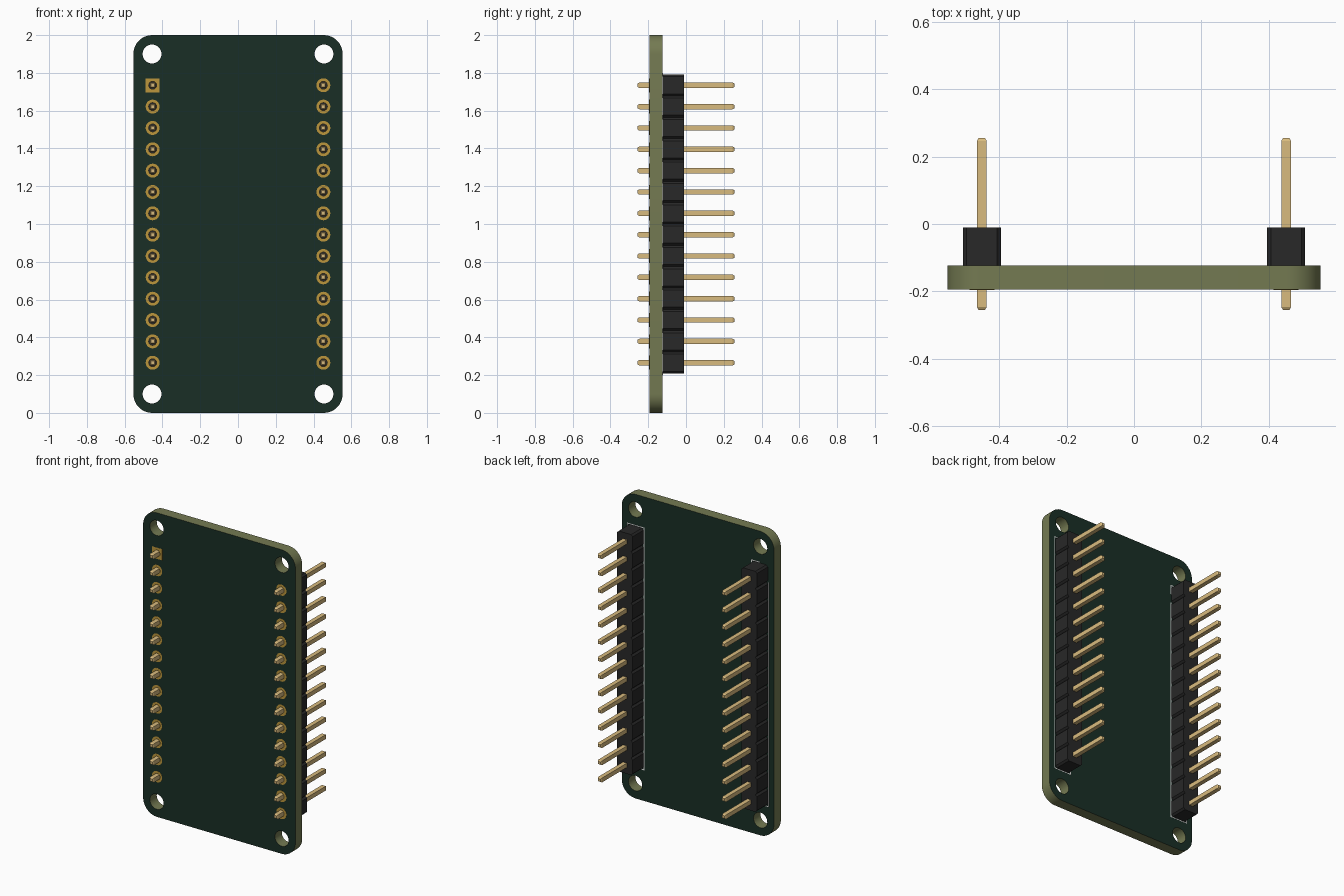
import bpy, bmesh, math
from mathutils import Matrix

cube = bpy.data.objects.get("Cube")
if cube:
    bpy.data.objects.remove(cube, do_unlink=True)


def material(name, rgb):
    """Flat material from an sRGB colour in 0-255."""
    lin = [((c / 255 + 0.055) / 1.055) ** 2.4 for c in rgb]
    m = bpy.data.materials.new(name)
    m.use_nodes = True
    m.diffuse_color = (*lin, 1)
    bsdf = next(n for n in m.node_tree.nodes if n.type == 'BSDF_PRINCIPLED')
    bsdf.inputs["Base Color"].default_value = (*lin, 1)
    return m


MASK = material("dark green mask", (25, 47, 38))
LAMINATE = material("olive laminate", (116, 122, 82))
PLASTIC = material("black plastic", (40, 40, 40))
PIN = material("pale gold pin", (217, 187, 126))
PAD = material("gold pad", (188, 150, 60))
INK = material("white ink", (250, 250, 250))

# Main dimensions
HALF_W, HEIGHT, CORNER = 0.554, 2.0, 0.1
FRONT, BACK = -0.1945, -0.1235
PITCH, COUNT, ROW_X = 0.113, 14, 0.452
HALF = PITCH / 2
PIN_Z = [1 + (i - (COUNT - 1) / 2) * PITCH for i in range(COUNT)]
LOW, HIGH = PIN_Z[0], PIN_Z[-1]
SKIN = 0.0008  # height of plating and print above the board


def circle(cx, cz, r, n=24):
    return [(cx + r * math.cos(math.tau * i / n),
             cz + r * math.sin(math.tau * i / n)) for i in range(n)]


def rect(x0, z0, x1, z1):
    return [(x0, z0), (x1, z0), (x1, z1), (x0, z1)]


def rounded_rect(x0, z0, x1, z1, r, n=10):
    pts = []
    corners = [(x1 - r, z1 - r), (x0 + r, z1 - r), (x0 + r, z0 + r), (x1 - r, z0 + r)]
    for k, (cx, cz) in enumerate(corners):
        for i in range(n + 1):
            a = math.pi / 2 * (k + i / n)
            pts.append((cx + r * math.cos(a), cz + r * math.sin(a)))
    return pts


def plate(name, outlines, y0, y1, mats):
    """Fill x-z outlines (inner ones become holes) and extrude from y0 to y1."""
    curve = bpy.data.curves.new(name, 'CURVE')
    curve.dimensions = '2D'
    curve.fill_mode = 'BOTH'
    curve.extrude = (y1 - y0) / 2
    for pts in outlines:
        s = curve.splines.new('POLY')
        s.points.add(len(pts) - 1)
        for p, (x, z) in zip(s.points, pts):
            p.co = (x, z, 0, 1)
        s.use_cyclic_u = True
    tmp = bpy.data.objects.new(name + "_profile", curve)
    bpy.context.collection.objects.link(tmp)
    dg = bpy.context.evaluated_depsgraph_get()
    mesh = bpy.data.meshes.new_from_object(tmp.evaluated_get(dg))
    bpy.data.objects.remove(tmp, do_unlink=True)
    mesh.transform(Matrix.Translation((0, (y0 + y1) / 2, 0))
                   @ Matrix.Rotation(math.pi / 2, 4, 'X'))
    mesh.materials.clear()
    for m in mats:
        mesh.materials.append(m)
    bm = bmesh.new()
    bm.from_mesh(mesh)
    bmesh.ops.remove_doubles(bm, verts=bm.verts, dist=1e-5)
    bmesh.ops.recalc_face_normals(bm, faces=bm.faces)
    for f in bm.faces:
        f.smooth = True
        # caps take the first material, walls the last
        f.material_index = 0 if abs(f.normal.y) > 0.5 else len(mats) - 1
    bm.to_mesh(mesh)
    bm.free()
    mesh.set_sharp_from_angle(angle=math.radians(30))
    ob = bpy.data.objects.new(name, mesh)
    bpy.context.collection.objects.link(ob)


# Board with mounting holes and pin holes
outlines = [rounded_rect(-HALF_W, 0, HALF_W, HEIGHT, CORNER)]
for side in (-1, 1):
    outlines += [circle(side * 0.455, z, 0.05, 32) for z in (0.1, HEIGHT - 0.1)]
    outlines += [circle(side * ROW_X, z, 0.03, 16) for z in PIN_Z]
plate("board", outlines, FRONT, BACK, [MASK, LAMINATE])


def header_outline(cx):
    """Row of square cells with chamfered corners."""
    c = HALF * 0.2
    right = []
    for z in PIN_Z:
        right += [(HALF - c, z - HALF), (HALF, z - HALF + c), (HALF, z + HALF - c)]
    right.append((HALF - c, HIGH + HALF))
    return [(cx + x, z) for x, z in right] + [(cx - x, z) for x, z in reversed(right)]


def pin_row(name, cx):
    """Square pin with tapered tips, repeated up the row."""
    bm = bmesh.new()
    loops = []
    for y, h in ((-0.256, 0.009), (-0.247, 0.0142), (0.247, 0.0142), (0.256, 0.009)):
        loops.append([bm.verts.new((x, y, z)) for x, z in rect(-h, -h, h, h)])
    for a, b in zip(loops, loops[1:]):
        for i in range(4):
            j = (i + 1) % 4
            bm.faces.new((a[i], a[j], b[j], b[i]))
    bm.faces.new(loops[0])
    bm.faces.new(loops[-1])
    bmesh.ops.recalc_face_normals(bm, faces=bm.faces)
    mesh = bpy.data.meshes.new(name)
    bm.to_mesh(mesh)
    bm.free()
    mesh.materials.append(PIN)
    ob = bpy.data.objects.new(name, mesh)
    ob.location = (cx, 0, LOW)
    bpy.context.collection.objects.link(ob)
    arr = ob.modifiers.new("row", 'ARRAY')
    arr.count = COUNT
    arr.use_relative_offset = False
    arr.use_constant_offset = True
    arr.constant_offset_displace = (0, 0, PITCH)


# Headers, pins and plated pads; the first pad is square
for side, label in ((1, "left"), (-1, "right")):
    cx = side * ROW_X
    plate(label + "_header", [header_outline(cx)], BACK, BACK + PITCH, [PLASTIC])
    pin_row(label + "_pins", cx)
    rings = []
    for z in PIN_Z:
        r = 0.037
        if side < 0 and z == HIGH:
            rings.append(rect(cx - r, z - r, cx + r, z + r))
        else:
            rings.append(circle(cx, z, r))
        rings.append(circle(cx, z, 0.021, 16))
    plate(label + "_pads", rings, FRONT - SKIN, BACK + SKIN, [PAD])

# Printed outlines around the headers on the back
W, T = 0.064, 0.006
bottom, top = LOW - W, HIGH + W
I = W - T
plate("left_print", [rect(ROW_X - W, bottom, ROW_X + W, top),
                     rect(ROW_X - I, bottom + T, ROW_X + I, top - T)],
      BACK - SKIN, BACK + SKIN, [INK])
c, gap = -ROW_X, HIGH - HALF
u_shape = [(c - W, bottom), (c + W, bottom), (c + W, gap), (c + I, gap),
           (c + I, bottom + T), (c - I, bottom + T), (c - I, gap), (c - W, gap)]
corner_mark = [(c, top), (c, top - T), (c + I, top - T), (c + I, HIGH),
               (c + W, HIGH), (c + W, top)]
plate("right_print", [u_shape, corner_mark], BACK - SKIN, BACK + SKIN, [INK])
